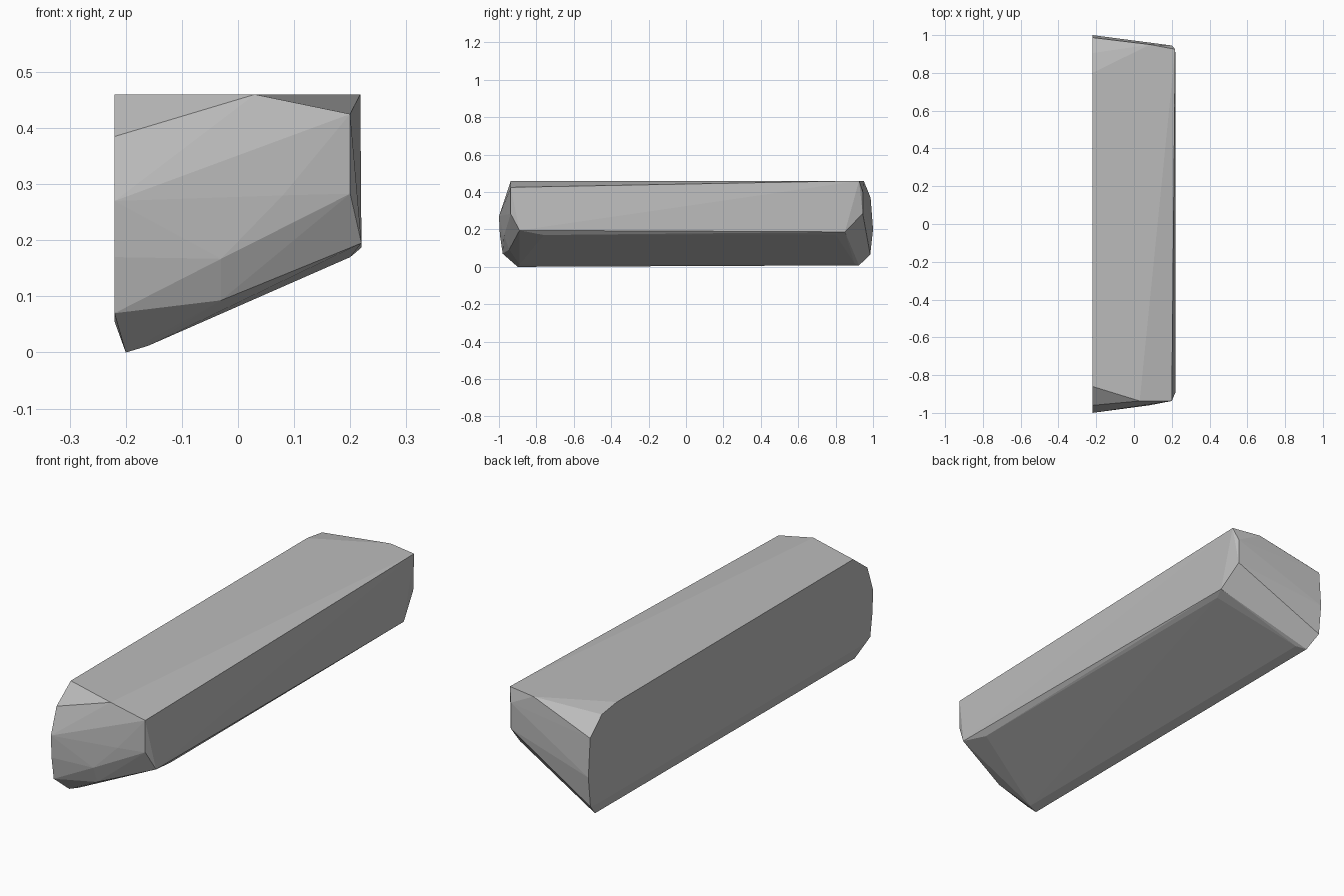
import bpy
import bmesh

default = bpy.data.objects.get("Cube")
if default:
    bpy.data.objects.remove(default, do_unlink=True)

LEFT, RIGHT, INSET, TOP = -0.22, 0.22, 0.2, 0.46


def on_plane(x, outline):
    """Place a (y, z) outline on the plane at x."""
    return [(x, y, z) for y, z in outline]


# Flat broad side, listed from the front top round to the back top
broad_side = on_plane(LEFT, [
    (-0.86, TOP), (-0.96, 0.385), (-1, 0.27), (-0.995, 0.17),
    (-0.98, 0.07), (-0.9, 0.055), (0.92, 0.06), (0.985, 0.065),
    (1, 0.2), (0.987, 0.37), (0.905, 0.445), (0.8, TOP)])

# Shorter opposite side with slightly recessed ends
narrow_side = on_plane(RIGHT, [(-0.89, 0.195), (0.85, 0.187)])
narrow_side += on_plane(INSET, [
    (-0.937, 0.425), (-0.937, 0.283), (-0.76, 0.17),
    (0.8, 0.173), (0.945, 0.285), (0.945, 0.4)])
narrow_side.append((RIGHT - 0.002, 0.925, TOP))

# Low edge and sloping underside
keel = on_plane(-INSET, [(-0.9, 0), (0.925, 0.008)])
keel += on_plane(-0.16, [(-0.89, 0.012), (0.9, 0.02)])

# Intermediate corners that bevel the two ends
end_corners = [
    (0.03, -0.937, TOP), (0.08, -0.96, 0.28), (-0.03, -0.973, 0.167),
    (-0.03, -0.945, 0.093), (0.085, 0.95, TOP)]

# Wrap all corners in one faceted convex solid
bm = bmesh.new()
for corner in broad_side + narrow_side + keel + end_corners:
    bm.verts.new(corner)
hull = bmesh.ops.convex_hull(bm, input=bm.verts)
unused = {item for item in hull["geom_interior"] + hull["geom_unused"]
          if isinstance(item, bmesh.types.BMVert)}
bmesh.ops.delete(bm, geom=list(unused), context="VERTS")
bmesh.ops.recalc_face_normals(bm, faces=bm.faces)

mesh = bpy.data.meshes.new("faceted_block")
bm.to_mesh(mesh)
bm.free()
block = bpy.data.objects.new("faceted_block", mesh)
bpy.context.collection.objects.link(block)

# Plain grey surface
grey = bpy.data.materials.new("plain_grey")
grey.use_nodes = True
colour = (0.5, 0.5, 0.5, 1)
grey.diffuse_color = colour
grey.node_tree.nodes["Principled BSDF"].inputs["Base Color"].default_value = colour
mesh.materials.append(grey)
